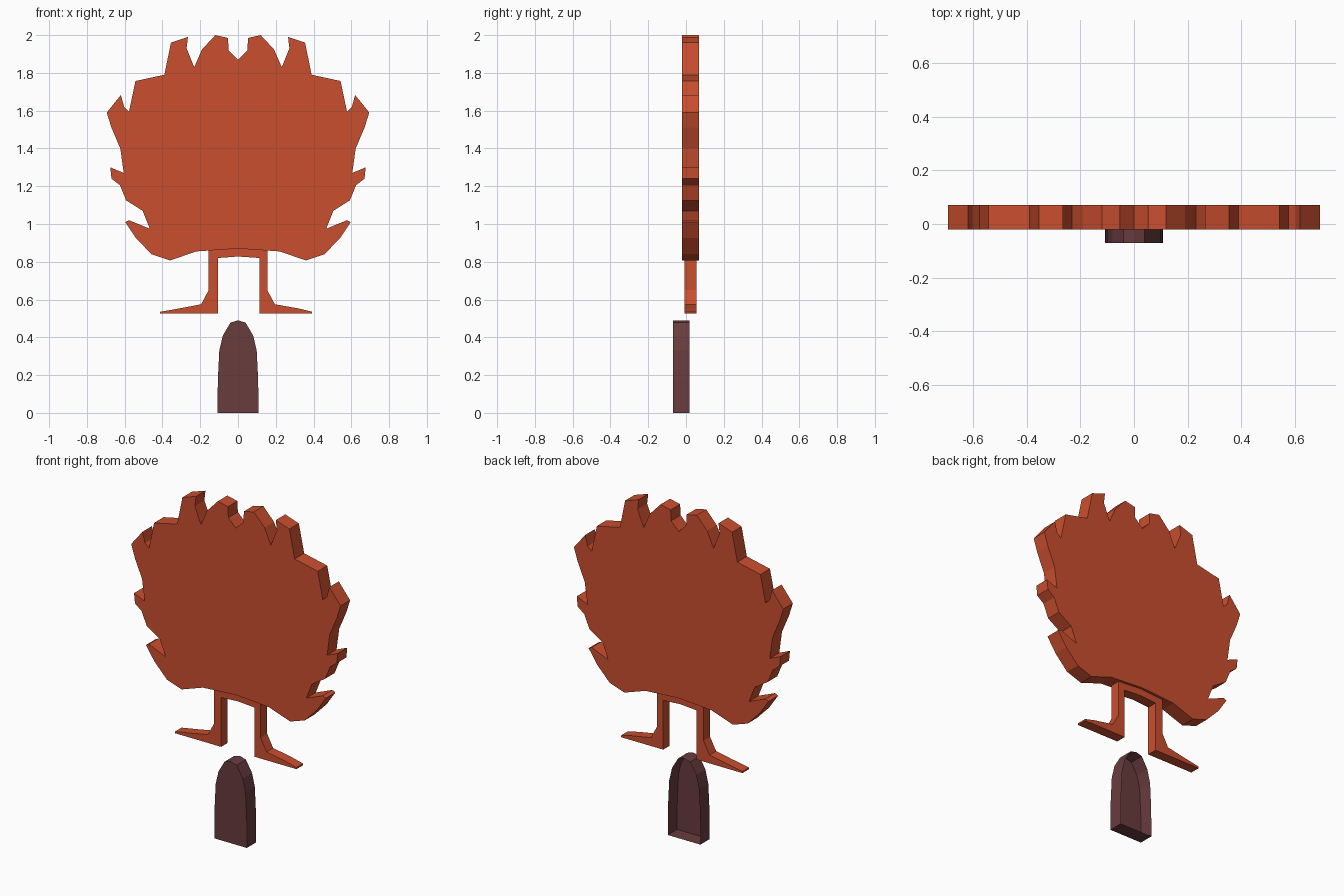
import bpy, bmesh

if "Cube" in bpy.data.objects:
    bpy.data.objects.remove(bpy.data.objects["Cube"])


def material(name, color):
    m = bpy.data.materials.new(name)
    m.diffuse_color = (*color, 1)
    m.use_nodes = True
    m.node_tree.nodes["Principled BSDF"].inputs["Base Color"].default_value = m.diffuse_color
    return m


def mirrored(half):
    # half outline runs from the centre line down the +x side
    return half + [(-x, z) for x, z in reversed(half) if x > 0]


def slab(name, outline, y0, y1, mat, open_back=False):
    # flat outline in XZ, extruded from y0 (front) to y1 (back)
    bm = bmesh.new()
    front = [bm.verts.new((x, y0, z)) for x, z in outline]
    back = [bm.verts.new((x, y1, z)) for x, z in outline]
    n = len(outline)
    bm.faces.new(list(reversed(front)))
    if not open_back:
        bm.faces.new(back)
    for i in range(n):
        j = (i + 1) % n
        bm.faces.new((front[i], front[j], back[j], back[i]))
    bmesh.ops.recalc_face_normals(bm, faces=bm.faces)
    # the single front cap must look towards -y
    bm.faces.ensure_lookup_table()
    bm.normal_update()
    if bm.faces[0].normal.y > 0:
        bmesh.ops.reverse_faces(bm, faces=bm.faces)
    me = bpy.data.meshes.new(name)
    bm.to_mesh(me)
    bm.free()
    me.materials.append(mat)
    ob = bpy.data.objects.new(name, me)
    bpy.context.collection.objects.link(ob)
    return ob


orange = material("orange", (0.59, 0.077, 0.028))
brown = material("dark_brown", (0.14, 0.045, 0.048))

# Feathery round body: half outline, top notch to bottom centre
body = [(0, 1.87), (.05, 1.92), (.053, 1.985), (.12, 2.0), (.19, 1.925),
        (.232, 1.83), (.272, 1.93), (.265, 1.99), (.355, 1.96), (.39, 1.79),
        (.543, 1.757), (.577, 1.595), (.603, 1.62), (.62, 1.683), (.695, 1.59),
        (.67, 1.51), (.623, 1.4), (.605, 1.27), (.676, 1.3), (.67, 1.24),
        (.625, 1.205), (.592, 1.125), (.505, 1.07), (.467, .975), (.577, 1.02),
        (.597, 1.01), (.54, .925), (.458, .84), (.36, .807), (.22, .855), (0, .87)]
slab("body", mirrored(body), -0.02, 0.07, orange)

# Two legs with outward feet, joined by a strip under the body
legs = [(0, .87), (.155, .86), (.155, .65), (.195, .575), (.32, .553),
        (.393, .535), (.393, .525), (.113, .525), (.113, .82), (0, .828),
        (-.107, .82), (-.107, .525), (-.413, .525), (-.413, .535),
        (-.30, .555), (-.195, .575), (-.155, .65), (-.155, .86)]
slab("legs", legs, -0.007, 0.055, orange)

# Arched post, a thin shell open at the back
post = [(0, .49), (.04, .478), (.08, .41), (.099, .33), (.107, .17), (.108, 0)]
slab("post", mirrored(post), -0.07, 0.018, brown, open_back=True)
